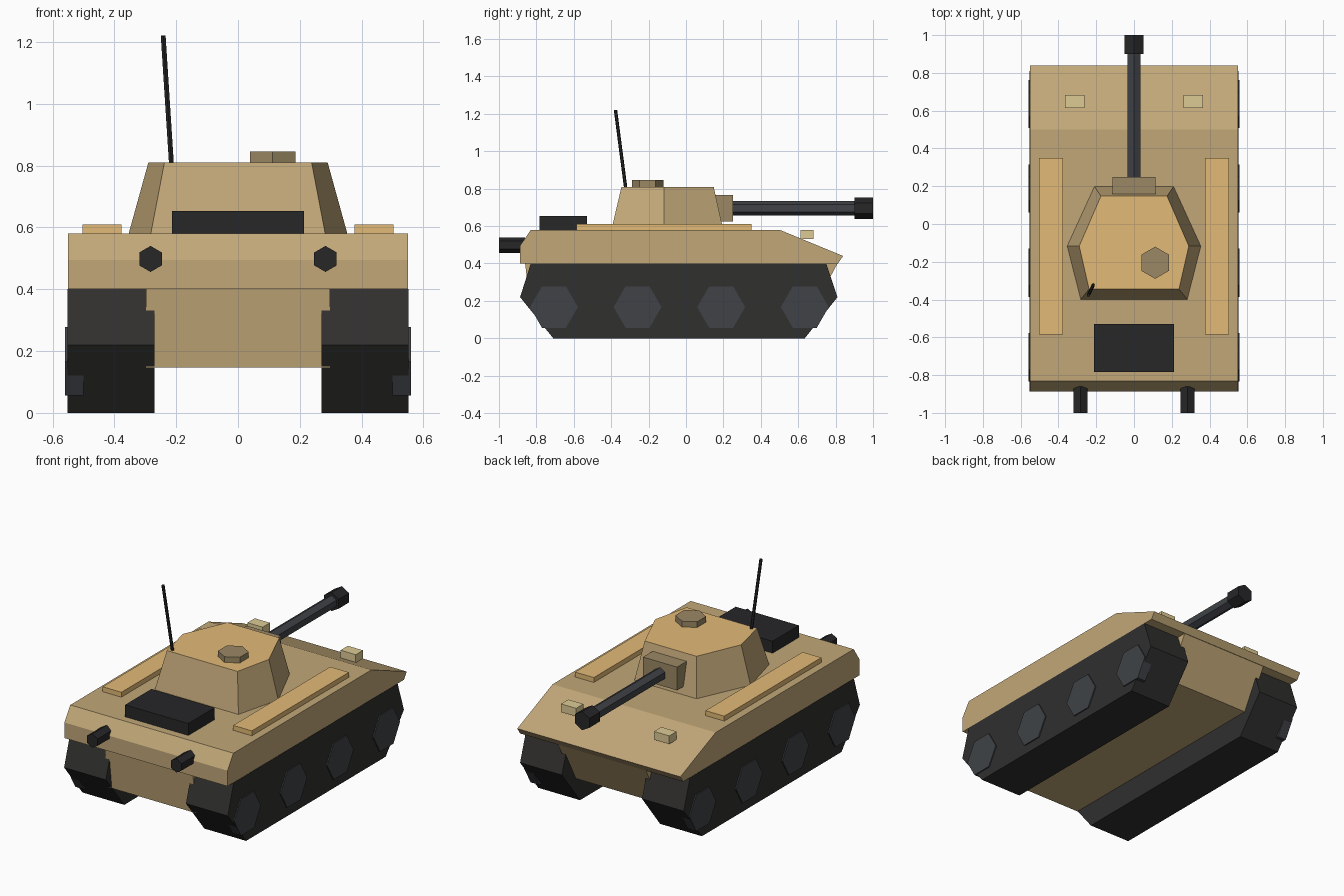
import bpy, bmesh, math
from mathutils import Vector

if "Cube" in bpy.data.objects:
    bpy.data.objects.remove(bpy.data.objects["Cube"])


def material(name, r, g, b):
    m = bpy.data.materials.new(name)
    m.diffuse_color = (r, g, b, 1)
    m.use_nodes = True
    m.node_tree.nodes["Principled BSDF"].inputs["Base Color"].default_value = m.diffuse_color
    return m


TAN = material("tan_paint", 0.54, 0.39, 0.19)
SAND = material("sand_paint", 0.77, 0.49, 0.18)
DRAB = material("drab_paint", 0.33, 0.25, 0.13)
LAMP = material("lamp", 0.73, 0.60, 0.30)
BLACK = material("black_metal", 0.02, 0.02, 0.022)
RUBBER = material("track_rubber", 0.03, 0.029, 0.028)
STEEL = material("dark_steel", 0.05, 0.055, 0.063)


def loft(name, lower, upper, mat, cap_mat=None):
    """Solid between two matching loops of points."""
    bm = bmesh.new()
    a = [bm.verts.new(p) for p in lower]
    b = [bm.verts.new(p) for p in upper]
    n = len(a)
    bm.faces.new(a)
    cap = bm.faces.new(b)
    for i in range(n):
        j = (i + 1) % n
        bm.faces.new((a[i], a[j], b[j], b[i]))
    if cap_mat:
        cap.material_index = 1
    bmesh.ops.recalc_face_normals(bm, faces=bm.faces)
    me = bpy.data.meshes.new(name)
    bm.to_mesh(me)
    bm.free()
    me.materials.append(mat)
    if cap_mat:
        me.materials.append(cap_mat)
    ob = bpy.data.objects.new(name, me)
    bpy.context.collection.objects.link(ob)
    return ob


def side_profile(name, pts, x0, x1, mat):
    """Extrude a (y, z) outline along x."""
    return loft(name, [(x0, y, z) for y, z in pts], [(x1, y, z) for y, z in pts], mat)


def box(name, x0, x1, y0, y1, z0, z1, mat):
    return side_profile(name, [(y0, z0), (y1, z0), (y1, z1), (y0, z1)], x0, x1, mat)


def hex_rod(name, start, end, r, mat, point_dir):
    """Six-sided rod with one corner towards point_dir."""
    start, end = Vector(start), Vector(end)
    axis = (end - start).normalized()
    v = axis.cross(Vector(point_dir)).normalized()
    u = v.cross(axis)
    ring = [r * (math.cos(k * math.pi / 3) * u + math.sin(k * math.pi / 3) * v) for k in range(6)]
    return loft(name, [start + p for p in ring], [end + p for p in ring], mat)


# Hull
side_profile("upper_hull", [(-0.887, 0.40), (-0.887, 0.495), (-0.83, 0.58), (0.50, 0.58),
                            (0.84, 0.44), (0.813, 0.40)], -0.55, 0.55, TAN)
side_profile("lower_hull", [(-0.86, 0.40), (-0.83, 0.147), (0.675, 0.147), (0.81, 0.40)],
             -0.297, 0.297, TAN)

# Turret: six-sided, tapering, with a lighter roof
base = [(0.21, 0.20), (0.355, -0.117), (0.283, -0.40)]
roof = [(0.175, 0.148), (0.29, -0.117), (0.238, -0.345)]


def ring(half, z):
    return [(x, y, z) for x, y in half] + [(-x, y, z) for x, y in reversed(half)]


loft("turret", ring(base, 0.575), ring(roof, 0.81), TAN, SAND)
hex_rod("hatch", (0.112, -0.205, 0.80), (0.112, -0.205, 0.845), 0.085, DRAB, (0, 1, 0))

# Gun
box("gun_mantlet", -0.115, 0.115, 0.12, 0.25, 0.625, 0.767, DRAB)
hex_rod("gun_barrel", (0, 0.2, 0.695), (0, 0.95, 0.695), 0.039, STEEL, (0, 0, 1))
hex_rod("muzzle", (0, 0.90, 0.695), (0, 1.0, 0.695), 0.057, BLACK, (0, 0, 1))

# Deck fittings
box("engine_cover", -0.213, 0.213, -0.783, -0.53, 0.57, 0.653, BLACK)
hex_rod("antenna", (-0.215, -0.322, 0.80), (-0.242, -0.377, 1.22), 0.009, BLACK, (0, 1, 0))

# Parts on both sides
track = [(-0.83, 0.40), (-0.887, 0.22), (-0.71, 0), (0.635, 0), (0.81, 0.22), (0.75, 0.40)]
for side, s in (("left", -1), ("right", 1)):
    side_profile(f"{side}_track", track, s * 0.27, s * 0.552, RUBBER)
    for i in range(4):
        y = -0.706 + i * 0.447
        hex_rod(f"{side}_wheel_{i + 1}", (s * 0.50, y, 0.167), (s * 0.559, y, 0.167),
                0.128, STEEL, (0, 1, 0))
    box(f"{side}_side_rail", s * 0.377, s * 0.503, -0.585, 0.35, 0.57, 0.61, SAND)
    box(f"{side}_headlight", s * 0.263, s * 0.365, 0.613, 0.683, 0.53, 0.58, LAMP)
    hex_rod(f"{side}_exhaust", (s * 0.283, -0.86, 0.498), (s * 0.283, -1.0, 0.498),
            0.042, BLACK, (0, 0, 1))
